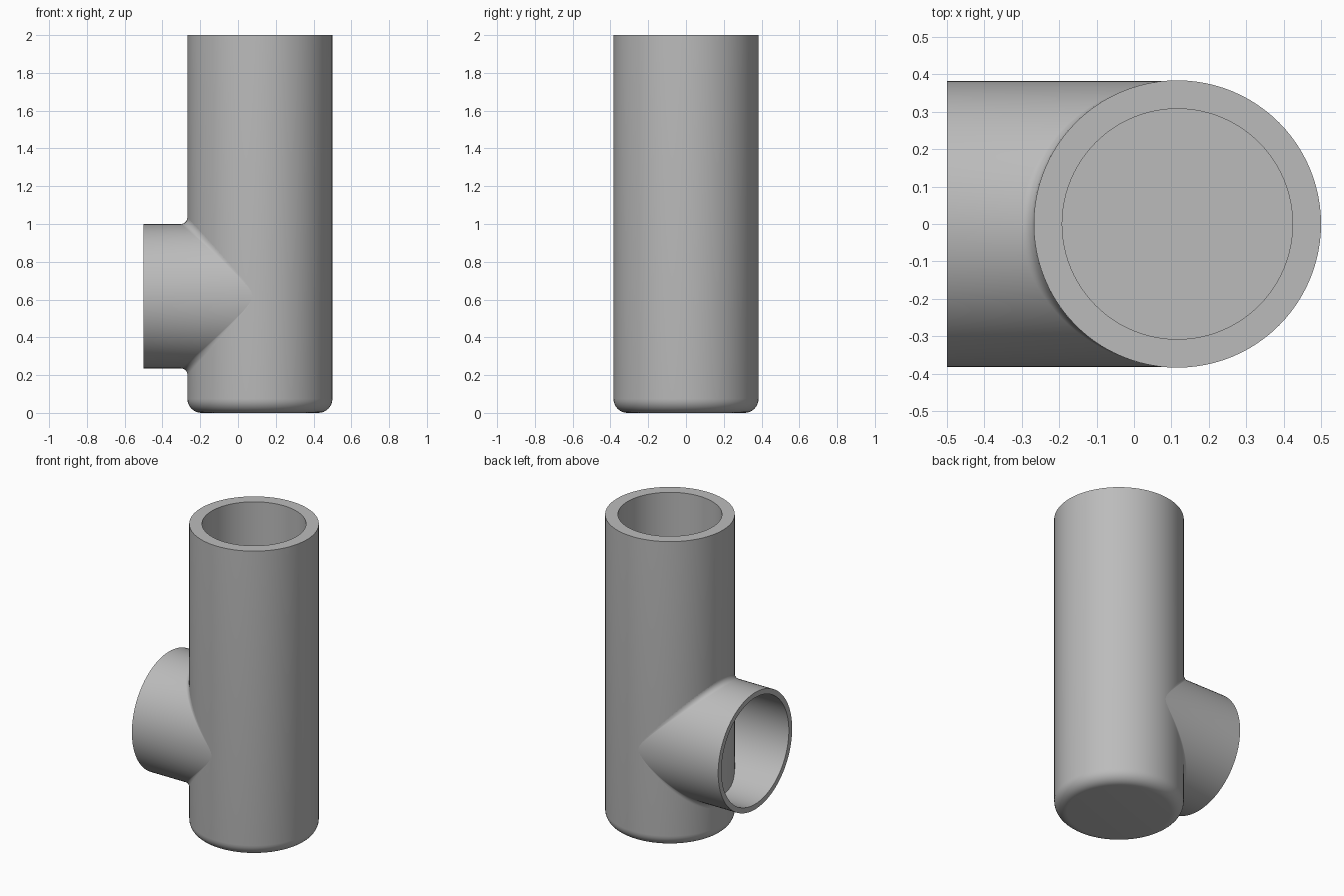
import bpy, bmesh
from math import sin, cos, pi, sqrt, radians

cube = bpy.data.objects.get("Cube")
if cube:
    bpy.data.objects.remove(cube, do_unlink=True)

AXIS_X, PIPE_R, BORE_R = 0.116, 0.384, 0.308
BRANCH_Z, BRANCH_R, BRANCH_BORE = 0.618, 0.382, 0.348
HEIGHT, FLOOR, ROUND, FILLET = 2.0, 0.08, 0.075, 0.035
SIDES, STEPS = 96, 8

grey = bpy.data.materials.new("plain grey")
grey.use_nodes = True
colour = (0.5, 0.5, 0.5, 1)
grey.diffuse_color = colour
grey.node_tree.nodes["Principled BSDF"].inputs["Base Color"].default_value = colour


def build(name, rings, cap):
    """Skin a list of equal-length point rings, optionally capping both ends."""
    bm = bmesh.new()
    rows = [[bm.verts.new(p) for p in ring] for ring in rings]
    for a, b in zip(rows, rows[1:]):
        for i in range(SIDES):
            j = (i + 1) % SIDES
            bm.faces.new((a[i], a[j], b[j], b[i]))
    if cap:
        bm.faces.new(rows[0])
        bm.faces.new(rows[-1])
    bmesh.ops.recalc_face_normals(bm, faces=bm.faces)
    mesh = bpy.data.meshes.new(name)
    bm.to_mesh(mesh)
    bm.free()
    mesh.materials.append(grey)
    ob = bpy.data.objects.new(name, mesh)
    bpy.context.collection.objects.link(ob)
    bpy.ops.object.select_all(action="DESELECT")
    ob.select_set(True)
    bpy.context.view_layer.objects.active = ob
    bpy.ops.object.shade_smooth_by_angle(angle=radians(35))
    return ob


angles = [2 * pi * i / SIDES for i in range(SIDES)]

# Upright pipe: rounded closed bottom, open top, blind bore
profile = []
for k in range(STEPS + 1):
    a = pi / 2 * k / STEPS
    profile.append((PIPE_R - ROUND * (1 - sin(a)), ROUND * (1 - cos(a))))
profile += [(PIPE_R, HEIGHT), (BORE_R, HEIGHT), (BORE_R, FLOOR)]
build("upright_pipe",
      [[(AXIS_X + r * cos(t), r * sin(t), z) for t in angles] for r, z in profile], True)


# Side branch: tube trimmed to the pipe wall, with a flared fillet at the joint
def wall_x(y):
    return AXIS_X - sqrt(max(PIPE_R ** 2 - y * y, 0))


def point(r, t, x=None, gap=0):
    y = r * sin(t)
    return (wall_x(y) - gap if x is None else x, y, BRANCH_Z + r * cos(t))


rings = [[point(BRANCH_BORE, t) for t in angles],
         [point(BRANCH_BORE, t, -0.5) for t in angles],
         [point(BRANCH_R, t, -0.5) for t in angles]]
for k in range(STEPS + 1):
    a = pi / 2 * k / STEPS
    ring = []
    for t in angles:
        f = FILLET * cos(t) ** 2
        ring.append(point(BRANCH_R + f * (1 - cos(a)), t, gap=f * (1 - sin(a))))
    rings.append(ring)
build("side_branch", rings, False)
